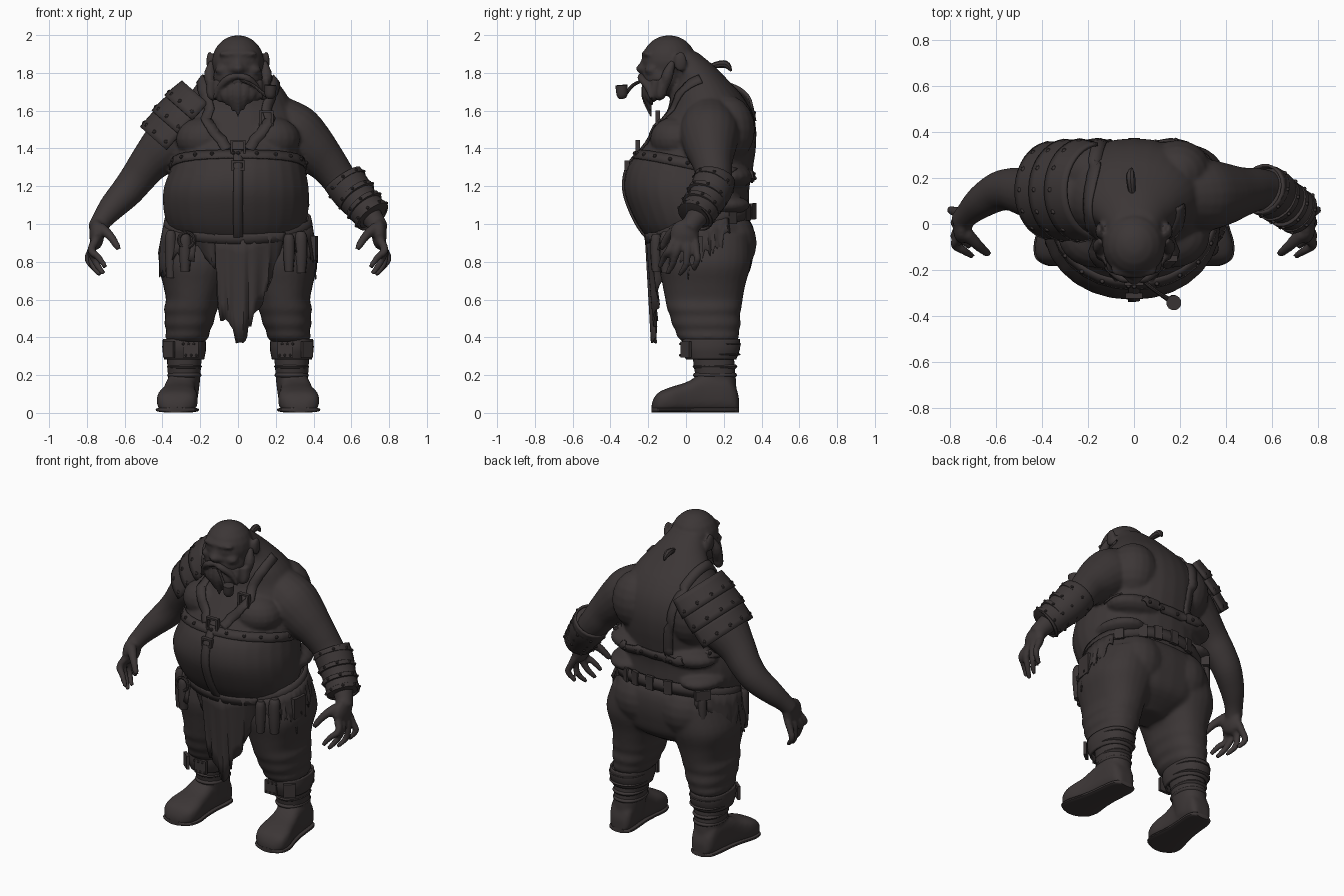
import bpy, bmesh, random
from math import sin, cos, pi, radians
from mathutils import Vector, Matrix
from mathutils.bvhtree import BVHTree

random.seed(4)
if "Cube" in bpy.data.objects:
    bpy.data.objects.remove(bpy.data.objects["Cube"], do_unlink=True)

COL = (0.045, 0.037, 0.037, 1)
mat = bpy.data.materials.new("dark umber")
mat.use_nodes = True
mat.diffuse_color = COL
bsdf = mat.node_tree.nodes["Principled BSDF"]
bsdf.inputs["Base Color"].default_value = COL
bsdf.inputs["Roughness"].default_value = 0.8


def finish(name, bm, voxel=0, thick=0, smooth=4):
    """Turn a bmesh into a named object with optional remesh or thickness."""
    bmesh.ops.recalc_face_normals(bm, faces=bm.faces)
    for f in bm.faces:
        f.smooth = True
    me = bpy.data.meshes.new(name)
    bm.to_mesh(me)
    me.set_sharp_from_angle(angle=radians(40))
    me.materials.append(mat)
    ob = bpy.data.objects.new(name, me)
    bpy.context.scene.collection.objects.link(ob)
    if voxel:
        m = ob.modifiers.new("Merge", "REMESH")
        m.mode, m.voxel_size, m.use_smooth_shade = "VOXEL", voxel, True
        s = ob.modifiers.new("Soften", "SMOOTH")
        s.factor, s.iterations = 0.5, smooth
    if thick:
        m = ob.modifiers.new("Thickness", "SOLIDIFY")
        m.thickness, m.offset = thick, 0


def spline(rows, steps=4):
    """Catmull-Rom interpolation of equal-length tuples."""
    out = []
    for i in range(len(rows) - 1):
        a, b, c, d = (rows[min(max(i + k, 0), len(rows) - 1)] for k in (-1, 0, 1, 2))
        for j in range(steps):
            t = j / steps
            out.append(tuple(q + 0.5 * t * (r - p + t * (2*p - 5*q + 4*r - s + t * (3*(q - r) + s - p)))
                             for p, q, r, s in zip(a, b, c, d)))
    return out + [tuple(rows[-1])]


def skin(bm, loops, closed=True, caps=True):
    """Bridge successive point loops with quads."""
    vs = [[bm.verts.new(p) for p in loop] for loop in loops]
    n = len(vs[0])
    for a, b in zip(vs, vs[1:]):
        for i in range(n if closed else n - 1):
            j = (i + 1) % n
            bm.faces.new((a[i], a[j], b[j], b[i]))
    if closed and caps:
        bm.faces.new(vs[0])
        bm.faces.new(vs[-1])


def ring(c, u, v, n=28, e=2.0):
    c, u, v = Vector(c), Vector(u), Vector(v)
    sp = lambda k: abs(k) ** (2 / e) * (1 if k > 0 else -1)
    return [c + u * sp(cos(2*pi*i/n)) + v * sp(sin(2*pi*i/n)) for i in range(n)]


def stack(bm, rows, e=2.3, **kw):
    """Horizontal sections: x, z, front and back y, half width."""
    skin(bm, [ring((x, (a + b) / 2, z), (w, 0, 0), (0, (b - a) / 2, 0), e=e)
              for x, z, a, b, w in spline(rows)], **kw)


def tube(bm, pts, n=14, caps=True, steps=4):
    """Round tube through x, y, z, radius points."""
    pts = spline(pts, steps)
    ps = [Vector(p[:3]) for p in pts]
    loops, u = [], None
    for i, p in enumerate(ps):
        t = (ps[min(i + 1, len(ps) - 1)] - ps[max(i - 1, 0)]).normalized()
        u = u or t.orthogonal()
        u = (u - t * u.dot(t)).normalized()
        loops.append(ring(p, u * pts[i][3], t.cross(u) * pts[i][3], n))
    skin(bm, loops, caps=caps)


def ball(bm, c, r, seg=20):
    r = r if isinstance(r, tuple) else (r, r, r)
    bmesh.ops.create_uvsphere(bm, u_segments=seg, v_segments=seg // 2, radius=1,
                              matrix=Matrix.Translation(c) @ Matrix.Diagonal((*r, 1)))


def box(bm, c, size, rot=0):
    bmesh.ops.create_cube(bm, size=1, matrix=Matrix.Translation(c) @ Matrix.Rotation(rot, 4, "Z")
                          @ Matrix.Diagonal((*size, 1)))


# Torso with chest and love handles
body = bmesh.new()
stack(body, [(0, .88, -.15, .28, .25), (-.005, .95, -.225, .31, .34), (-.01, 1.05, -.285, .335, .38),
             (-.01, 1.18, -.328, .335, .385), (0, 1.3, -.31, .355, .355), (0, 1.4, -.235, .37, .335),
             (0, 1.5, -.165, .37, .335), (0, 1.6, -.1, .345, .3), (0, 1.69, -.08, .29, .255),
             (0, 1.77, -.05, .215, .195), (0, 1.84, -.08, .145, .14), (0, 1.91, -.12, .06, .1)], 2.1)
for s in (-1, 1):
    ball(body, (s*.17, -.05, 1.45), (.16, .14, .12))
    ball(body, (s*.24, .16, 1.1), (.14, .18, .06))
    ball(body, (s*.17, .22, 1.25), (.19, .135, .07))
    ball(body, (s*.19, .22, 1.5), (.15, .145, .18))
torso_tree = BVHTree.FromBMesh(body)

# Arms and hands
for s in (-1, 1):
    tube(body, [(s*x, y, z, r) for x, y, z, r in (
        (.17, .12, 1.57, .13), (.29, .125, 1.485, .158), (.385, .13, 1.405, .138), (.468, .14, 1.325, .108),
        (.53, .15, 1.245, .094), (.59, .14, 1.17, .086), (.665, .095, 1.09, .072), (.72, .045, 1.02, .055),
        (.75, .01, .97, .05))], 20)
    ball(body, (s*.748, -.008, .945), (.04, .078, .08))
    for base, mid, tip, x, z in ((-.066, -.115, -.14, .7, .77), (-.028, -.07, -.1, .71, .735),
                                 (.012, 0, -.035, .73, .73), (.05, .06, .04, .755, .755)):
        tube(body, [(s*.755, base, .91, .023), (s*.778, (base + mid) / 2, .86, .021),
                    (s*(x + .04), mid, z + .055, .019), (s*x, tip, z, .014)], 10)
    tube(body, [(s*.73, -.04, .98, .032), (s*.68, -.09, .94, .025), (s*.645, -.12, .89, .02), (s*.63, -.13, .865, .014)], 10)

# Head
ball(body, (0, -.09, 1.86), (.138, .145, .14))
ball(body, (0, -.125, 1.775), (.132, .11, .1))
ball(body, (0, -.2, 1.9), (.105, .035, .022))
ball(body, (0, -.235, 1.822), (.034, .03, .026))
tube(body, [(0, -.21, 1.89, .018), (0, -.228, 1.83, .024)])
for s in (-1, 1):
    ball(body, (s*.078, -.18, 1.815), (.045, .04, .028))
    ball(body, (s*.033, -.222, 1.818), .018)
    ball(body, (s*.055, -.2, 1.862), .018)
    ball(body, (s*.15, -.03, 1.86), (.018, .035, .055))
finish("body", body, voxel=.0105)

# Beard, moustache and top lock
bm = bmesh.new()
for i in range(-4, 5):
    x = i * .034
    tip = 1.565 + abs(i) * .026 + random.uniform(0, .02) * (i != 0)
    tube(bm, [(x, -.195 + x*x*4, 1.76, .032), (x, -.21 + x*x*4, 1.68, .028), (x*.75, -.185 + x*x, tip, .005)], 8)
for s in (-1, 1):
    tube(bm, [(0, -.235, 1.785, .016), (s*.05, -.235, 1.77, .021), (s*.1, -.2, 1.72, .018), (s*.13, -.19, 1.66, .005)], 8)
    tube(bm, [(s*.138, -.07, 1.86, .015), (s*.15, -.1, 1.78, .032), (s*.135, -.12, 1.68, .008)], 8)
finish("beard", bm, voxel=.008, smooth=2)
bm = bmesh.new()
tube(bm, [(0, .11, 1.82, .012), (-.01, .15, 1.84, .016), (-.015, .21, 1.845, .02), (-.01, .24, 1.81, .006)], 8)
finish("hair_lock", bm)

# Pipe
bm = bmesh.new()
tube(bm, [(.02, -.23, 1.76, .009), (.08, -.28, 1.735, .009), (.13, -.315, 1.695, .01), (.165, -.335, 1.675, .014)], 8)
tube(bm, [(.168, -.335, 1.665, .018), (.17, -.338, 1.685, .03), (.173, -.342, 1.735, .033)], 12)
finish("pipe", bm)

# Trousers with baggy folds
bm = bmesh.new()
stack(bm, [(0, .64, .02, .2, .1), (0, .72, -.08, .32, .3), (0, .82, -.14, .355, .385),
           (0, .92, -.17, .365, .385), (0, 1.0, -.19, .35, .365), (0, 1.06, -.12, .3, .3)])
for s in (-1, 1):
    ball(bm, (s*.16, .21, .9), (.17, .165, .18))
    stack(bm, [(s*x, z, a, b, w) for x, z, a, b, w in (
        (.19, .95, -.12, .34, .18), (.22, .8, -.145, .345, .2), (.232, .68, -.125, .315, .165),
        (.24, .6, -.11, .3, .142), (.25, .55, -.1, .293, .143), (.253, .515, -.085, .285, .132),
        (.26, .47, -.075, .29, .13), (.264, .435, -.055, .28, .115), (.27, .4, -.045, .28, .115),
        (.275, .36, 0, .255, .085), (.28, .3, .03, .24, .07))])
finish("trousers", bm, voxel=.012)

# Boots and soles
def foot(bm, s, grow, top):
    rows = [(.28, .04, .08), (.262, .066, .14), (.22, .078, .2), (.15, .08, .21), (.08, .082, .2), (0, .092, .16),
            (-.08, .108, .135), (-.14, .1, .11), (-.168, .072, .08), (-.182, .035, .045)]
    loops = []
    for y, w, h in spline(rows):
        h = min(h, top)
        loops.append(ring((s*(.295 + (.2 - y)*.09), y, h / 2 + .002), (w + grow, 0, 0), (0, 0, h / 2), 24, 3))
    skin(bm, loops)

for s, side in ((-1, "right"), (1, "left")):
    bm = bmesh.new()
    foot(bm, s, 0, 1)
    stack(bm, [(s*.29, .06, .07, .27, .075), (s*.285, .17, .055, .265, .084), (s*.285, .25, .04, .258, .09),
               (s*.28, .36, .03, .25, .095)])
    finish(side + "_boot", bm, voxel=.011)
    bm = bmesh.new()
    foot(bm, s, .006, .028)
    finish(side + "_sole", bm)
    # Shin cuff with plates and laces
    bm = bmesh.new()
    stack(bm, [(s*.285, .285, .005, .26, .1), (s*.285, .34, -.015, .28, .11), (s*.285, .39, -.015, .28, .107)], caps=False)
    finish(side + "_shin_cuff", bm, thick=.012)
    bm = bmesh.new()
    box(bm, (s*.365, 0, .335), (.07, .018, .085), s*.7)
    box(bm, (s*.25, -.02, .335), (.08, .018, .085))
    for k in range(6):
        ball(bm, (s*(.22 + k*.014), -.03, .305 + .06*(k % 2)), .007, 8)
    for z, grow in ((.2, .008), (.245, .01), (.31, .028), (.365, .03)):
        stack(bm, [(s*.284, z + d, .045 - k, .262 + k, .083 + k)
                   for d, k in ((-.012, 0), (0, grow), (.012, 0))], caps=False)
    finish(side + "_boot_straps", bm)


def strap(name, pts, width, loop=False, studs=0):
    """Leather strap laid on the torso surface, with optional studs."""
    path = spline(pts + pts[:1] if loop else pts, 8)
    hits = [torso_tree.find_nearest(Vector(p))[:2] for p in path]
    ps = [p + n * .004 for p, n in hits]
    rows, bm, st = [], bmesh.new(), bmesh.new()
    for i, p in enumerate(ps):
        t = (ps[min(i + 1, len(ps) - 1)] - ps[max(i - 1, 0)]).normalized()
        n = hits[i][1]
        side = t.cross(n).normalized() * width / 2
        rows.append([p - side, p + n * .002, p + side])
        if studs and i % studs == 0:
            ball(st, p + n * .008, .011, 8)
    skin(bm, rows, closed=False)
    finish(name, bm, thick=.01)
    if studs:
        finish(name + "_studs", st)


# Harness
strap("chest_strap", [(.38*sin(a), .04 - .34*cos(a), 1.32 + .08*cos(a))
                      for a in (k * pi / 8 for k in range(16))], .055, True, 6)
strap("belly_strap", [(0, -.26, 1.4), (0, -.32, 1.28), (0, -.33, 1.15), (0, -.28, 1.02), (0, -.2, .93)], .05)
front = [(.06, -.27, 1.42), (.14, -.2, 1.54), (.19, -.08, 1.68), (.19, .08, 1.76)]
strap("left_shoulder_strap", front, .055)
strap("right_shoulder_strap", [(-x, y, z) for x, y, z in front + [(.17, .28, 1.68), (.14, .37, 1.5), (.12, .37, 1.28)]], .055)
bm = bmesh.new()
for x, y, z, w, h in ((0, -.255, 1.395, .035, .045), (.15, -.15, 1.56, .032, .035), (0, -.312, 1.31, .03, .02)):
    for d in (-1, 1):
        box(bm, (x + d*w, y, z), (.012, .025, 2*h + .012))
        box(bm, (x, y, z + d*h), (2*w, .025, .012))
finish("harness_buckles", bm)

# Belt, higher at the back
bm = bmesh.new()
hip = lambda a, k=0: Vector(((.38 + k)*sin(a), .075 - (.28 + k)*cos(a), 1.0 - .07*cos(a)))
skin(bm, [[hip(2*pi*i/48, k) + Vector((0, 0, d)) for i in range(48)]
          for d, k in ((-.035, .004), (0, .008), (.035, 0))], caps=False)
finish("belt", bm, thick=.014)
bm = bmesh.new()
for a in (2.6, 2.85, 3.14, 3.45, 4.0, 2.2):
    box(bm, hip(a, .008), (.05, .02, .085), a)
finish("belt_loops", bm)

# Ragged loincloth and hip rags
bm = bmesh.new()
cloth = spline([(-.25, .87), (-.17, .82), (-.125, .74), (-.115, .53), (-.07, .49), (-.03, .42), (.03, .36),
                (.06, .46), (.11, .52), (.16, .62), (.19, .68), (.25, .86)], 3)
cols = []
for i, (x, zb) in enumerate(cloth):
    zb += random.uniform(-.03, .03)
    cols.append([(x * (1 - .1*t), -.215 + x*x*.9 + .045*t + .012*sin(i*1.3)*t, .955 + (zb - .955)*t)
                 for t in (0, .2, .4, .6, .8, 1)])
skin(bm, cols, closed=False)
finish("loincloth", bm, thick=.01)
for side, a0, a1 in (("left", .75, 2.1), ("right", -.6, -2.4)):
    bm, cols = bmesh.new(), []
    for i in range(25):
        drop = random.uniform(.1, .28) * (.6 + .4*sin(pi*i/24))
        cols.append([hip(a0 + (a1 - a0)*i/24, .01 + .02*t + .01*(i % 2)*t) - Vector((0, 0, drop*t))
                     for t in (0, .33, .66, 1)])
    skin(bm, cols, closed=False)
    finish(side + "_hip_rag", bm, thick=.008)

# Hanging tools and pouches
bm = bmesh.new()
for a, length, r in ((.72, .2, .03), (.95, .22, .034), (-.75, .2, .032), (-1.05, .25, .03), (4.0, .3, .026)):
    p = hip(a, .03)
    tube(bm, [(p.x, p.y, p.z - d*length, r*k) for d, k in ((0, .6), (.15, 1), (.6, 1), (1, .75))], 10)
box(bm, hip(4.0, .03), (.09, .05, .06), 4.0)
box(bm, hip(1.45, .02) - Vector((0, 0, .12)), (.1, .04, .13), 1.45)
p = hip(-.7, .045)
tube(bm, [(p.x + .04*sin(k*pi/6), p.y, p.z - .03 + .04*cos(k*pi/6), .009) for k in range(13)], 8)
finish("belt_tools", bm)

# Left bracer with straps
bm, bands = bmesh.new(), bmesh.new()
tube(bm, [(.555, .152, 1.24, .106), (.6, .132, 1.175, .104), (.66, .092, 1.1, .092), (.715, .048, 1.04, .092)], 20, caps=False)
finish("left_bracer", bm, thick=.012)
a, b = Vector((.57, .148, 1.22)), Vector((.71, .052, 1.045))
axis = (b - a).normalized()
u = axis.orthogonal().normalized()
v = axis.cross(u)
for t in (.05, .4, .7, .97):
    c, r = a.lerp(b, t), .113 - .013*t
    skin(bands, [ring(c + axis*d, u*k, v*k) for d, k in ((-.014, r - .005), (-.012, r), (.012, r), (.014, r - .005))])
    for k in range(8):
        ball(bands, c + (u*cos(k*pi/4) + v*sin(k*pi/4)) * r, .009, 8)
finish("bracer_straps", bands)

# Right pauldron of three overlapping plates
rivets = bmesh.new()
out, along = Vector((-.75, 0, .66)), Vector((-.66, 0, -.75))
for i in range(3):
    bm, rows = bmesh.new(), []
    for j in range(5):
        t = i * .105 + j * .03
        k = .96 + .05*sin(pi*t/.33) - .012*i + .012*j
        c = Vector((-.145, .145, 1.625)) + along * t
        rows.append([c + out*.205*k*cos(q) + Vector((0, 1, 0))*.21*k*sin(q)
                     for q in (radians(-84 + 170*n/20) for n in range(21))])
    skin(bm, rows, closed=False)
    for n in range(1, 21, 3):
        ball(rivets, rows[3][n], .014, 8)
    finish("pauldron_plate_%d" % (i + 1), bm, thick=.014)
finish("pauldron_rivets", rivets)
